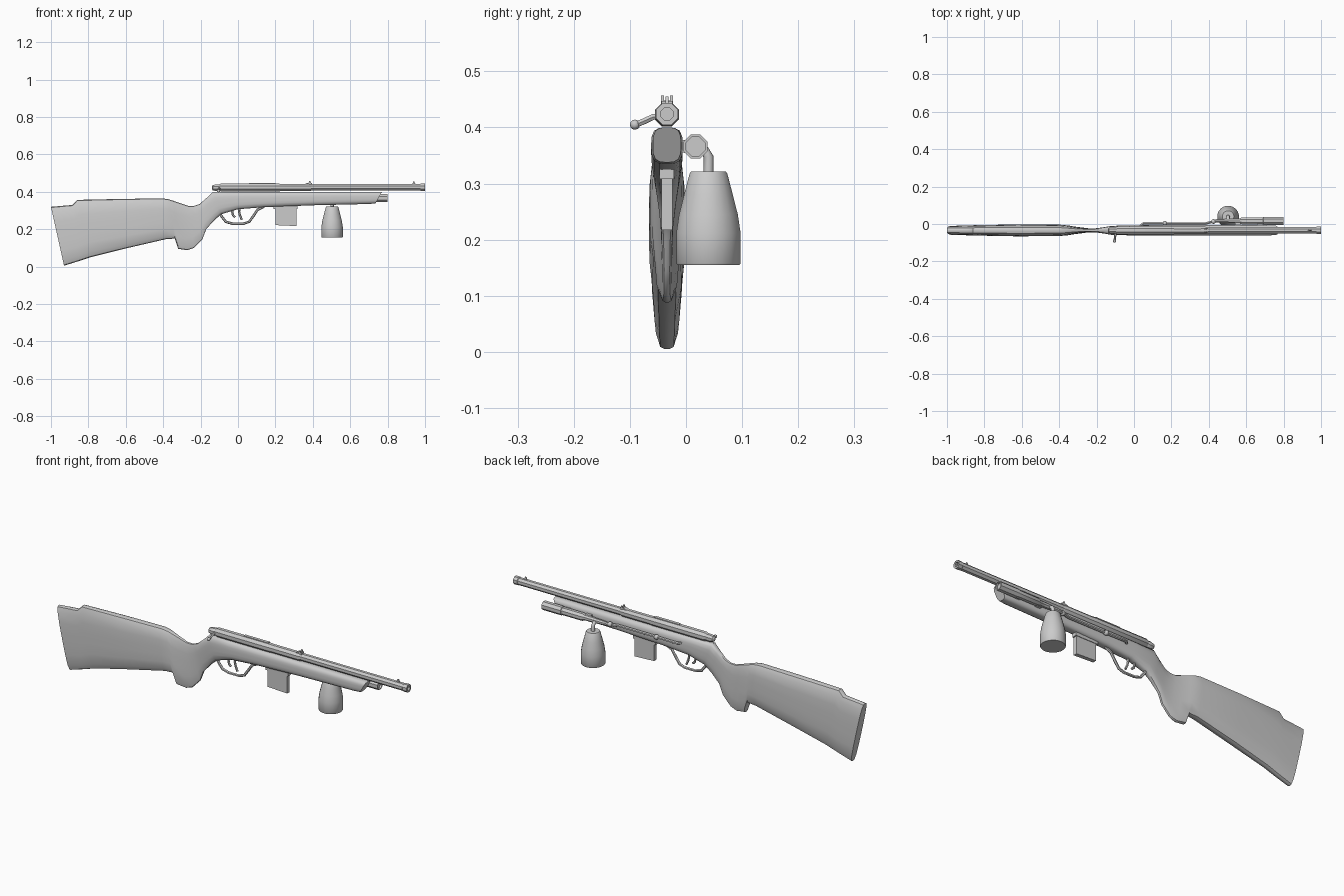
import bpy, bmesh, math
from mathutils import Vector

if "Cube" in bpy.data.objects:
    bpy.data.objects.remove(bpy.data.objects["Cube"])

YC = -0.034  # centre plane of the rifle


def finish(bm, name, angle=35):
    bmesh.ops.recalc_face_normals(bm, faces=bm.faces)
    me = bpy.data.meshes.new(name)
    bm.to_mesh(me)
    bm.free()
    ob = bpy.data.objects.new(name, me)
    bpy.context.collection.objects.link(ob)
    if angle:
        bpy.ops.object.select_all(action='DESELECT')
        ob.select_set(True)
        bpy.context.view_layer.objects.active = ob
        bpy.ops.object.shade_smooth_by_angle(angle=math.radians(angle))
    return ob


def loft(name, rings, angle=35):
    """Skin a list of equal-sized point rings and cap both ends."""
    bm = bmesh.new()
    vs = [[bm.verts.new(p) for p in r] for r in rings]
    n = len(vs[0])
    for a, b in zip(vs, vs[1:]):
        for i in range(n):
            j = (i + 1) % n
            bm.faces.new((a[i], a[j], b[j], b[i]))
    bm.faces.new(vs[0])
    bm.faces.new(vs[-1])
    return finish(bm, name, angle)


def lathe(name, profile, origin, axis='x', sides=8, angle=35):
    """Revolve (distance, radius) pairs about an axis through origin."""
    rings = []
    for t, r in profile:
        ring = []
        for i in range(sides):
            a = 2 * math.pi * (i + 0.5) / sides
            u, v = r * math.cos(a), r * math.sin(a)
            off = (t, u, v) if axis == 'x' else (u, v, t)
            ring.append(Vector(origin) + Vector(off))
        rings.append(ring)
    return loft(name, rings, angle)


def rod(name, points, radius, sides=6):
    """Round bar swept along a polyline."""
    pts = [Vector(p) for p in points]
    rings = []
    for i, p in enumerate(pts):
        d = (pts[min(i + 1, len(pts) - 1)] - pts[max(i - 1, 0)]).normalized()
        ref = Vector((0, 1, 0)) if abs(d.y) < 0.8 else Vector((0, 0, 1))
        u = d.cross(ref).normalized()
        v = d.cross(u)
        rings.append([p + radius * (u * math.cos(a) + v * math.sin(a))
                      for a in (2 * math.pi * k / sides for k in range(sides))])
    return loft(name, rings, 50)


def plate(name, outline, y, half):
    """Flat plate from an x, z outline, centred on y."""
    return loft(name, [[(x, y + s * half, z) for x, z in outline] for s in (-1, 1)], 0)


def ball(name, centre, r):
    bm = bmesh.new()
    bmesh.ops.create_uvsphere(bm, u_segments=8, v_segments=6, radius=r)
    bmesh.ops.translate(bm, verts=bm.verts, vec=centre)
    return finish(bm, name, 60)


# Wooden stock: slanted stations (top x, top z, bottom x, bottom z, half width)
stations = [
    (-1.00, .32, -.93, .005, .024), (-.885, .33, -.85, .03, .027),
    (-.86, .357, -.79, .05, .028), (-.63, .362, -.61, .095, .032),
    (-.405, .365, -.385, .147, .030), (-.37, .36, -.338, .15, .026),
    (-.345, .352, -.32, .095, .022), (-.31, .34, -.27, .088, .016),
    (-.265, .325, -.235, .10, .011), (-.235, .325, -.19, .147, .010),
    (-.205, .335, -.17, .20, .012), (-.165, .37, -.13, .245, .018),
    (-.135, .40, -.09, .28, .024), (-.02, .40, .0, .307, .027),
    (.14, .40, .14, .318, .028), (.40, .40, .40, .328, .028),
    (.70, .40, .70, .335, .028), (.77, .40, .735, .338, .025),
]
rings = []
for tx, tz, bx, bz, w in stations:
    ring = []
    for k in range(20):
        a = 2 * math.pi * (k + 0.5) / 20
        c, s = math.cos(a), math.sin(a)
        m = (abs(c) ** 3.5 + abs(s) ** 3.5) ** (-1 / 3.5)
        f = (1 + m * s) / 2
        ring.append((bx + (tx - bx) * f, YC + w * m * c, bz + (tz - bz) * f))
    rings.append(ring)
loft("stock", rings, 40)

# Receiver, bolt and hollow-ended barrel
lathe("bolt_cap", [(-.14, .008), (-.135, .015), (-.12, .019), (-.10, .019), (-.09, .015)],
      (0, YC, .422))
lathe("receiver", [(-.10, .018), (-.09, .023), (.21, .023), (.225, .0215), (.38, .0215), (.39, .019)],
      (0, YC, .423))
lathe("barrel", [(.37, .019), (.975, .019), (.977, .021), (1.0, .021), (1.0, .012), (.95, .012)],
      (0, YC, .424))
plate("ejection_port", [(.06, .425), (.20, .425), (.20, .448), (.06, .448)], YC, .008)

# Bolt handle
rod("bolt_handle", [(-.10, YC, .42), (-.10, -.058, .419), (-.102, -.075, .411), (-.104, -.09, .405)], .006)
ball("bolt_knob", (-.104, -.091, .405), .009)

# Sights: notched rear pair and front blade
for i, s in enumerate((-1, 1)):
    plate(f"rear_sight_{i}", [(.375, .435), (.392, .435), (.388, .457), (.380, .457)], YC + s * .008, .0025)
plate("rear_sight_base", [(.34, .435), (.395, .435), (.395, .447), (.37, .447)], YC, .010)
plate("front_sight", [(.93, .438), (.95, .438), (.943, .455), (.937, .455)], YC, .0025)

# Trigger guard and two curved triggers
rod("trigger_guard", [(-.10, YC, .29), (-.085, YC, .265), (-.065, YC, .24), (-.03, YC, .23),
                      (.03, YC, .23), (.06, YC, .24), (.085, YC, .275), (.105, YC, .305),
                      (.14, YC, .321)], .007)
for name, x, z in (("trigger_rear", -.025, .265), ("trigger_front", .012, .25)):
    rod(name, [(x - .005, YC, .32), (x - .006, YC, .295), (x - .002, YC, .275), (x + .009, YC, z)], .006)

# Magazine with wider collar
plate("magazine", [(.20, .34), (.20, .222), (.312, .217), (.312, .34)], YC, .010)
plate("magazine_collar", [(.19, .34), (.19, .308), (.318, .308), (.318, .34)], YC, .013)

# Side tube with open front and taper to a thin line
TY, TZ = .017, .366
lathe("side_tube", [(.43, .008), (.46, .011), (.53, .014), (.565, .014), (.575, .020), (.69, .020),
                    (.692, .023), (.80, .023), (.80, .018), (.79, .018)], (0, TY, TZ))
rod("thin_line", [(.45, TY, TZ), (.41, .010, TZ), (.38, .002, TZ), (.20, .002, TZ), (.09, .004, TZ),
                  (.05, .004, TZ), (.03, -.015, TZ)], .0075)
for i, (x, y) in enumerate(((.425, .013), (.165, .004))):
    ball(f"line_joint_{i}", (x, y, TZ), .013)
for i, x in enumerate((.54, .66)):
    plate(f"tube_bracket_{i}", [(x, .355), (x + .03, .355), (x + .03, .378), (x, .378)], -.004, .012)

# Hanging cup and its bent pipe
lathe("cup", [(.155, .056), (.158, .058), (.212, .058), (.245, .053), (.28, .044), (.318, .034), (.322, .031)],
      (.503, .040, 0), 'z', 20)
rod("cup_pipe", [(.503, .040, .315), (.503, .040, .348), (.503, .034, .358), (.503, .015, .364)], .009, 8)
